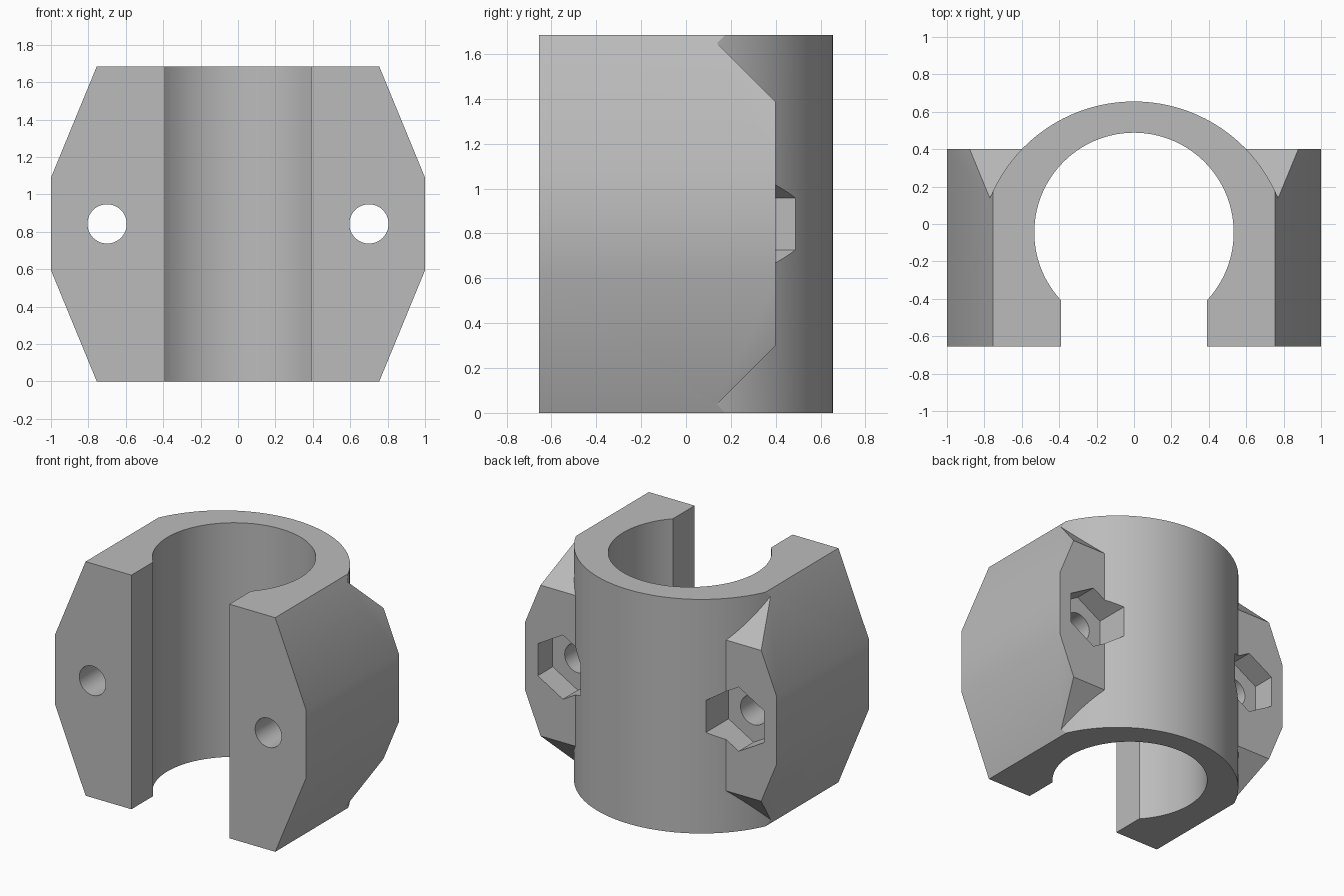
import bpy
import bmesh
import math

cube = bpy.data.objects.get("Cube")
if cube:
    bpy.data.objects.remove(cube, do_unlink=True)

HEIGHT = 1.685
MID = HEIGHT / 2
FRONT = -0.655

grey = bpy.data.materials.new("plain_grey")
grey.use_nodes = True
colour = (0.5, 0.5, 0.5, 1)
grey.diffuse_color = colour
grey.node_tree.nodes["Principled BSDF"].inputs["Base Color"].default_value = colour


def prism(name, points, axis, low, high):
    """Extrude a 2D profile along an axis from low to high."""
    place = {"x": lambda a, b, t: (t, a, b),
             "y": lambda a, b, t: (a, t, b),
             "z": lambda a, b, t: (a, b, t)}[axis]
    bm = bmesh.new()
    ends = [[bm.verts.new(place(a, b, t)) for a, b in points] for t in (low, high)]
    bm.faces.new(ends[0])
    bm.faces.new(ends[1])
    n = len(points)
    for i in range(n):
        j = (i + 1) % n
        bm.faces.new((ends[0][i], ends[0][j], ends[1][j], ends[1][i]))
    bmesh.ops.recalc_face_normals(bm, faces=bm.faces)
    mesh = bpy.data.meshes.new(name)
    bm.to_mesh(mesh)
    bm.free()
    mesh.materials.append(grey)
    obj = bpy.data.objects.new(name, mesh)
    bpy.context.collection.objects.link(obj)
    return obj


def arc(cx, cy, r, start, end, count):
    """Points along an arc, both ends included."""
    steps = [start + (end - start) * i / (count - 1) for i in range(count)]
    return [(cx + r * math.cos(a), cy + r * math.sin(a)) for a in steps]


def ring(cx, cy, r, count, start=0.0):
    return arc(cx, cy, r, start, start + math.tau, count + 1)[:-1]


def combine(target, tool, operation):
    """Apply a boolean and discard the tool."""
    mod = target.modifiers.new(operation, "BOOLEAN")
    mod.operation = operation
    mod.solver = "EXACT"
    mod.object = tool
    bpy.context.view_layer.objects.active = target
    bpy.ops.object.modifier_apply(modifier=mod.name)
    bpy.data.objects.remove(tool, do_unlink=True)


# Side flanges: a block whose rear edges slope at 45 degrees
slope = 0.45
clamp = prism("clamp_body", [
    (-0.8, 0.3 - slope), (0.4 - slope, 0.3 - slope), (0.4, 0.3),
    (0.4, HEIGHT - 0.3), (0.4 - slope, HEIGHT - 0.3 + slope),
    (-0.8, HEIGHT - 0.3 + slope)], "x", -1.2, 1.2)

# Rounded rear shell
shell = prism("rear_shell", ring(0, -0.178, 0.833, 160), "z", -0.1, HEIGHT + 0.1)
combine(clamp, shell, "UNION")

# Eight-sided front outline trims the whole body
right_edge = [(0.755, 0), (1, 0.595), (1, HEIGHT - 0.595), (0.755, HEIGHT)]
outline = right_edge + [(-x, z) for x, z in reversed(right_edge)]
combine(clamp, prism("outline", outline, "y", FRONT, 0.9), "INTERSECT")

# Round bore opening into the front slot
bore_y, bore_r, slot = -0.045, 0.533, 0.39
dip = math.acos(slot / bore_r)
bore = arc(0, bore_y, bore_r, -dip, math.pi + dip, 120) + [(-slot, -1), (slot, -1)]
combine(clamp, prism("bore", bore, "z", -0.2, HEIGHT + 0.2), "DIFFERENCE")

# Bolt holes with hexagonal nut pockets at the rear
for side in (-1, 1):
    x = side * 0.7
    pocket = ring(x, MID, 0.231, 6, math.pi / 2)
    combine(clamp, prism("nut_pocket", pocket, "y", 0.23, 1), "DIFFERENCE")
    hole = ring(x, MID, 0.105, 48)
    combine(clamp, prism("bolt_hole", hole, "y", -1, 0.5), "DIFFERENCE")

# Smooth curves, sharp corners
bpy.ops.object.select_all(action="DESELECT")
clamp.select_set(True)
bpy.context.view_layer.objects.active = clamp
bpy.ops.object.shade_smooth_by_angle(angle=math.radians(30))
